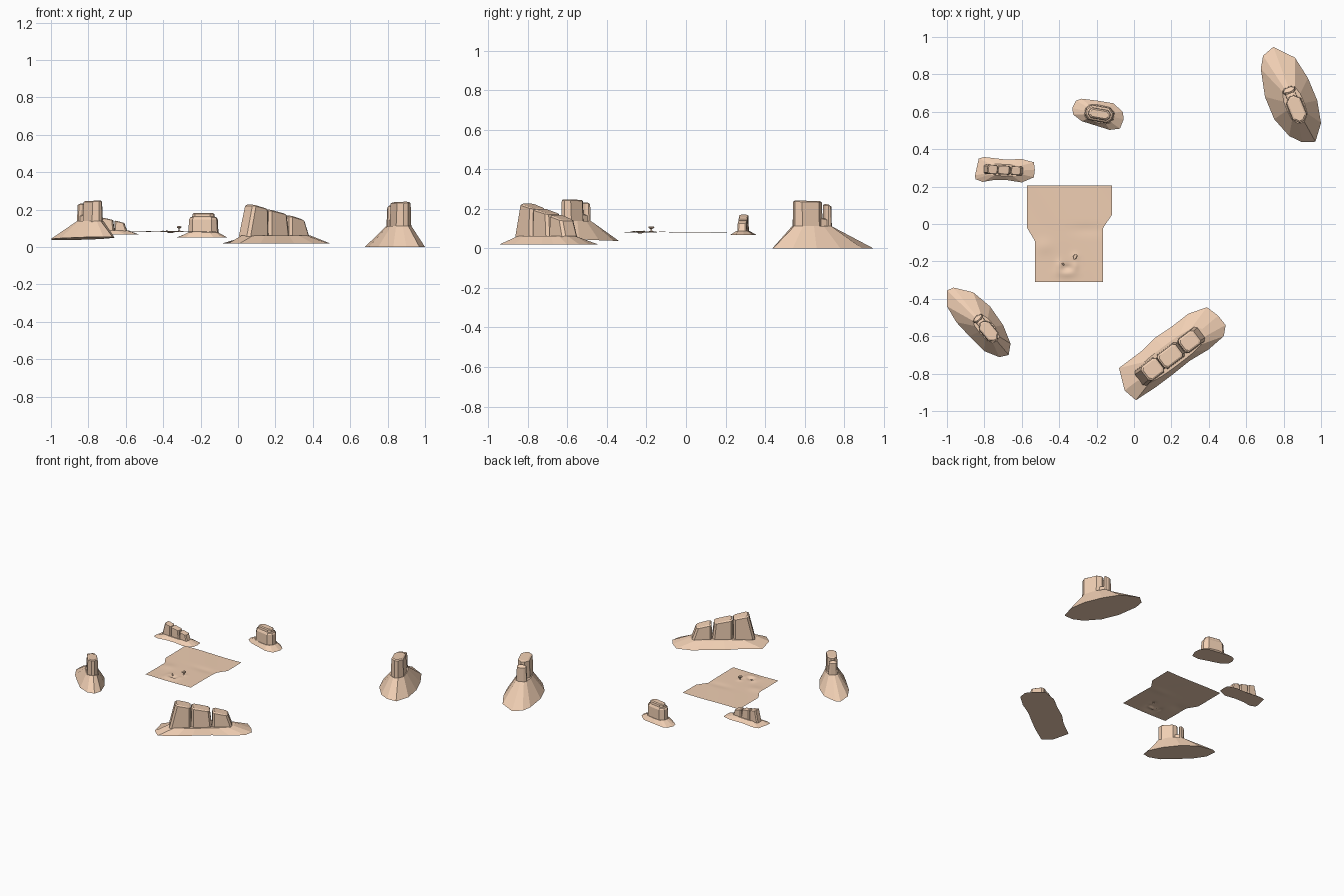
import bpy, bmesh, math
from mathutils import Vector

if "Cube" in bpy.data.objects:
    bpy.data.objects.remove(bpy.data.objects["Cube"])

sand = bpy.data.materials.new("sandstone")
sand.diffuse_color = (0.87, 0.62, 0.45, 1)
sand.use_nodes = True
sand.node_tree.nodes["Principled BSDF"].inputs["Base Color"].default_value = sand.diffuse_color


def finish(bm, name, smooth=False):
    bmesh.ops.recalc_face_normals(bm, faces=bm.faces)
    me = bpy.data.meshes.new(name)
    bm.to_mesh(me)
    bm.free()
    me.materials.append(sand)
    for p in me.polygons:
        p.use_smooth = smooth
    ob = bpy.data.objects.new(name, me)
    bpy.context.collection.objects.link(ob)
    return ob


def loft(bm, rings):
    loops = [[bm.verts.new(p) for p in r] for r in rings]
    n = len(loops[0])
    for a, b in zip(loops, loops[1:]):
        for i in range(n):
            bm.faces.new((a[i], a[(i + 1) % n], b[(i + 1) % n], b[i]))
    bm.faces.new(loops[0][::-1])
    bm.faces.new(loops[-1])


def frame(center, deg):
    c, s = math.cos(math.radians(deg)), math.sin(math.radians(deg))
    return lambda u, v, z: Vector((center[0] + u * c - v * s, center[1] + u * s + v * c, z))


def block_ring(to_world, u0, u1, w, z0, z1, cut=0.3):
    """Rectangle with clipped corners, its height running from z0 at u0 to z1 at u1."""
    cu, cv = min(cut * w, 0.3 * (u1 - u0)), cut * w
    pts = [(u0 + cu, -w), (u1 - cu, -w), (u1, -w + cv), (u1, w - cv),
           (u1 - cu, w), (u0 + cu, w), (u0, w - cv), (u0, -w + cv)]
    return [to_world(u, v, z0 + (z1 - z0) * (u - u0) / (u1 - u0)) for u, v in pts]


def skirt(name, outline, base_z, center, deg, hu, hv, top_z):
    """Rubble slope from a drawn outline up to a rounded ring under the tower."""
    to_world = frame(center, deg)
    c, s = math.cos(math.radians(deg)), math.sin(math.radians(deg))
    low, high = [], []
    for x, y in outline:
        dx, dy = x - center[0], y - center[1]
        u, v = (dx * c + dy * s) / hu, (dy * c - dx * s) / hv
        r = (abs(u) ** 3 + abs(v) ** 3) ** (1 / 3)
        low.append((x, y, base_z(x, y)))
        high.append(to_world(u / r * hu, v / r * hv, top_z))
    bm = bmesh.new()
    loft(bm, [low, high])
    finish(bm, name)


def tower(name, to_world, bottom, top, w0, w1, z, zt, s, cut=0.3):
    """bottom/top are (u0, u1); zt gives the top height at both ends."""
    (a0, a1), (b0, b1) = bottom, top
    e = 0.006 * s
    bm = bmesh.new()
    loft(bm, [block_ring(to_world, a0, a1, w0, z, z, cut),
              block_ring(to_world, b0 - e / 2, b1 + e / 2, w1 + e / 2, zt[0] - e, zt[1] - e, cut),
              block_ring(to_world, b0 + e, b1 - e, w1 - e, zt[0], zt[1], cut)])
    finish(bm, name)


# Tall mitten-shaped buttes: main tower, thin column and a stepped web between
def mitten(name, outline, base_z, center, deg, s, top_z, height):
    skirt(name + "_skirt", outline, base_z, center, deg, 0.104 * s, 0.05 * s, top_z)
    f, z = frame(center, deg), top_z - 0.01
    t = top_z + height
    tower(name + "_main_tower", f, (-0.052 * s, 0.1 * s), (-0.045 * s, 0.096 * s),
          0.044 * s, 0.036 * s, z, (t - 0.004, t), s, 0.7)
    tower(name + "_column", f, (-0.1 * s, -0.064 * s), (-0.095 * s, -0.068 * s),
          0.036 * s, 0.028 * s, z, (t - 0.025 * s, t - 0.018 * s), s, 0.5)
    tower(name + "_web", f, (-0.08 * s, -0.03 * s), (-0.08 * s, -0.03 * s),
          0.028 * s, 0.024 * s, z, (top_z + 0.035 * s, top_z + 0.045 * s), s)


mitten("right_butte",
       [(0.745, 0.947), (0.69, 0.90), (0.678, 0.83), (0.70, 0.68), (0.75, 0.56), (0.83, 0.47),
        (0.90, 0.437), (0.97, 0.44), (1.0, 0.54), (0.98, 0.66), (0.93, 0.78), (0.86, 0.89)],
       lambda x, y: 0.0, (0.86, 0.638), -68, 1.0, 0.112, 0.13)
mitten("left_butte",
       [(-1.0, -0.355), (-0.965, -0.34), (-0.86, -0.365), (-0.77, -0.44), (-0.70, -0.54),
        (-0.66, -0.64), (-0.67, -0.70), (-0.72, -0.712), (-0.80, -0.68), (-0.88, -0.60),
        (-0.95, -0.525), (-1.0, -0.44)],
       lambda x, y: 0.046 - 0.05 * (y + 0.53) - 0.01 * (x + 0.83), (-0.79, -0.558), -50, 0.84,
       0.138, 0.11)


# Three-tower buttes stepping down along their length
def triple(name, outline, base, center, deg, s):
    skirt(name + "_skirt", outline, lambda x, y: base, center, deg,
          0.222 * s, 0.062 * s, base + 0.042 * s)
    f = frame(center, deg)
    for label, b, t, w, h in (("tall", (-0.215, -0.07), (-0.172, -0.075), 0.050, (0.206, 0.185)),
                              ("middle", (-0.07, 0.069), (-0.064, 0.052), 0.048, (0.180, 0.157)),
                              ("short", (0.069, 0.205), (0.076, 0.172), 0.048, (0.148, 0.125))):
        tower(f"{name}_{label}_tower", f, [q * s for q in b], [q * s for q in t],
              w * s, (w - 0.007) * s, base + 0.035 * s, [base + q * s for q in h], s)


triple("front_butte",
       [(-0.08, -0.77), (-0.04, -0.74), (0.04, -0.68), (0.11, -0.61), (0.20, -0.55),
        (0.29, -0.48), (0.39, -0.445), (0.45, -0.49), (0.49, -0.54), (0.48, -0.60),
        (0.40, -0.67), (0.30, -0.73), (0.20, -0.81), (0.12, -0.87), (0.01, -0.942),
        (-0.05, -0.89)], 0.02, (0.197, -0.703), 37, 1.0)
triple("far_left_butte",
       [(-0.85, 0.26), (-0.83, 0.35), (-0.80, 0.358), (-0.69, 0.345), (-0.6, 0.347),
        (-0.535, 0.33), (-0.53, 0.29), (-0.535, 0.25), (-0.6, 0.222), (-0.68, 0.235),
        (-0.75, 0.235), (-0.81, 0.225), (-0.848, 0.24)], 0.067, (-0.695, 0.288), -3, 0.5)

# Rounded back butte with a stepped cap
skirt("back_butte_skirt",
      [(-0.33, 0.62), (-0.31, 0.66), (-0.28, 0.67), (-0.20, 0.66), (-0.11, 0.645), (-0.06, 0.6),
       (-0.055, 0.56), (-0.075, 0.51), (-0.13, 0.503), (-0.20, 0.525), (-0.28, 0.55),
       (-0.325, 0.585)], lambda x, y: 0.05, (-0.185, 0.588), -10, 0.082, 0.048, 0.077)
f = frame((-0.185, 0.588), -10)
bm = bmesh.new()
loft(bm, [block_ring(f, -a, a, b, z, z, 0.6) for a, b, z in
          ((0.079, 0.043, 0.072), (0.075, 0.04, 0.148), (0.068, 0.034, 0.159), (0.059, 0.028, 0.162),
           (0.057, 0.026, 0.177), (0.048, 0.019, 0.183))])
finish(bm, "back_butte_tower")


# Thin ground sheet with low dunes around a hollow
def bound(y, stops):
    for (y0, x0), (y1, x1) in zip(stops, stops[1:]):
        if y <= y1:
            return x0 + (x1 - x0) * (y - y0) / (y1 - y0)
    return stops[-1][1]


left = [(-0.31, -0.53), (-0.09, -0.53), (-0.02, -0.572), (0.22, -0.572)]
right = [(-0.31, -0.165), (-0.02, -0.165), (0.05, -0.117), (0.22, -0.117)]
bumps = [(-0.36, -0.262, 0.05, 0.022, 0.007), (-0.40, -0.225, 0.018, 0.03, 0.007),
         (-0.315, -0.225, 0.02, 0.025, 0.006), (-0.36, -0.235, 0.025, 0.016, -0.009),
         (-0.315, -0.175, 0.02, 0.02, 0.005), (-0.48, -0.12, 0.05, 0.04, 0.004),
         (-0.25, -0.03, 0.09, 0.03, -0.003)]


def ground(x, y):
    z = 0.082 + 0.0015 * math.sin(14 * x + 9 * y)
    for bx, by, rx, ry, h in bumps:
        z += h * math.exp(-((x - bx) / rx) ** 2 - ((y - by) / ry) ** 2)
    return z


bm = bmesh.new()
N = 52
rows = []
for j in range(N + 1):
    y = -0.31 + 0.517 * j / N
    l, r = bound(y, left), bound(y, right)
    xs = [l + (r - l) * i / N for i in range(N + 1)]
    rows.append([bm.verts.new((x, y, ground(x, y))) for x in xs])
for a, b in zip(rows, rows[1:]):
    for i in range(N):
        bm.faces.new((a[i], a[i + 1], b[i + 1], b[i]))
if sum(fc.normal.z for fc in bm.faces) < 0:
    bmesh.ops.reverse_faces(bm, faces=bm.faces)
finish(bm, "ground_sheet", True)

# Balanced rock and two pebbles in the hollow
f = frame((-0.315, -0.175), 65)
bm = bmesh.new()
loft(bm, [[f(r * 1.4 * math.cos(k * math.pi / 5), r * math.sin(k * math.pi / 5), z)
           for k in range(10)]
          for r, z in ((0.007, 0.08), (0.003, 0.09), (0.003, 0.098), (0.011, 0.103), (0.012, 0.108),
                       (0.008, 0.111))])
finish(bm, "balanced_rock")
for i, (x, y) in enumerate(((-0.375, -0.218), (-0.382, -0.212))):
    bm = bmesh.new()
    bmesh.ops.create_icosphere(bm, subdivisions=1, radius=0.005)
    bmesh.ops.translate(bm, verts=bm.verts, vec=(x, y, ground(x, y) + 0.003))
    finish(bm, f"pebble_{i + 1}")
